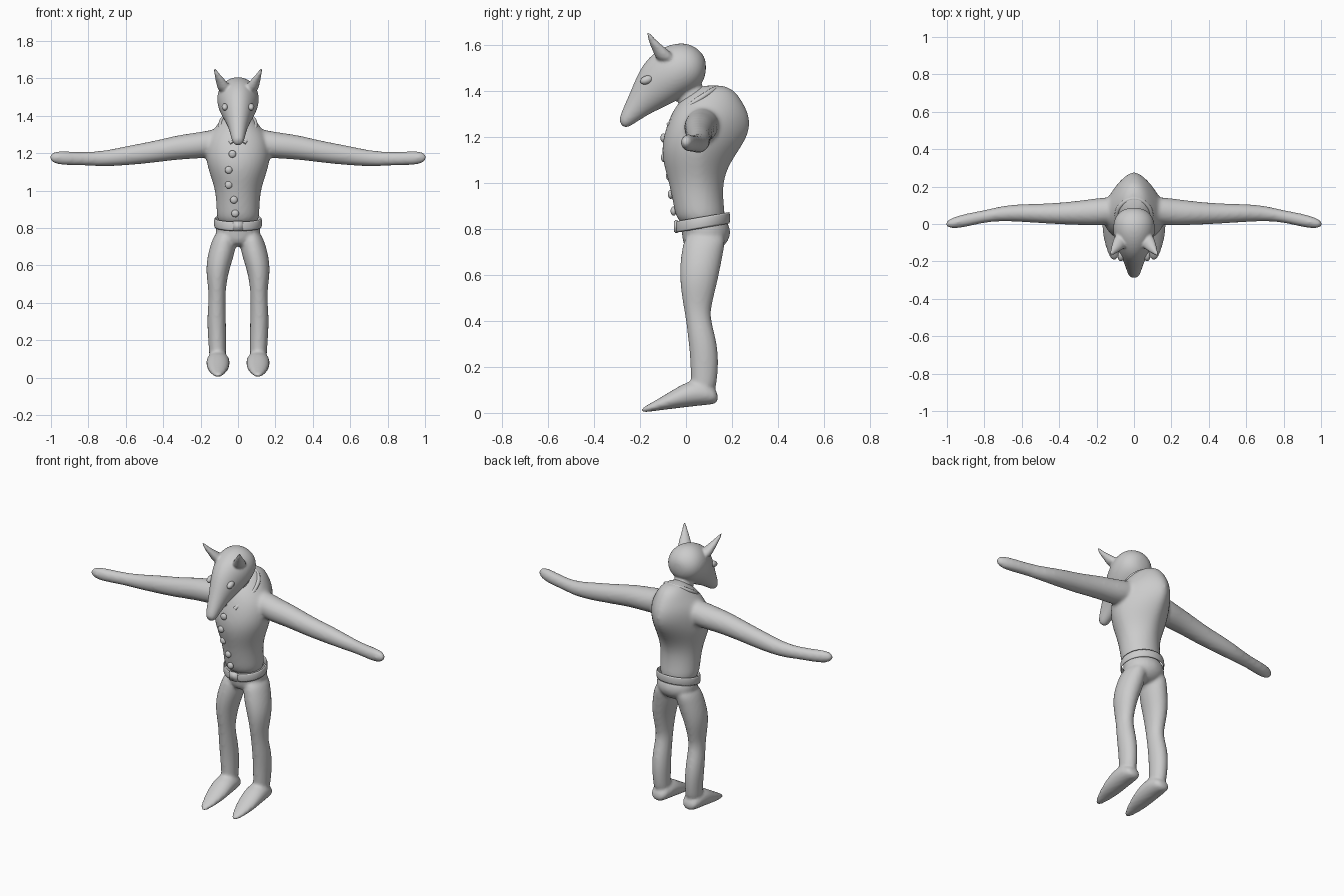
import bpy, bmesh, math
from mathutils import Vector, Matrix

N = 20


def loft(bm, rings):
    """Closed tube through rings of (centre, half-axis U, half-axis V front, half-axis V back, back power)."""
    loops = []
    for c, u, vf, vb, p in rings:
        loop = []
        for i in range(N):
            a = 2 * math.pi * i / N
            cs, sn = math.cos(a), math.sin(a)
            q = p if sn > 0 else 1.0
            cu = math.copysign(abs(cs) ** q, cs)
            sv = math.copysign(abs(sn) ** q, sn)
            loop.append(bm.verts.new(c + u * cu + (vb if sn > 0 else vf) * sv))
        loops.append(loop)
    for a, b in zip(loops, loops[1:]):
        for i in range(N):
            j = (i + 1) % N
            bm.faces.new((a[i], a[j], b[j], b[i]))
    bm.faces.new(loops[0])
    bm.faces.new(loops[-1])


def ring_z(z, cx, rx, yf, yb, ym=None, p=1.0):
    ym = (yf + yb) / 2 if ym is None else ym
    return (Vector((cx, ym, z)), Vector((rx, 0, 0)), Vector((0, ym - yf, 0)), Vector((0, yb - ym, 0)), p)


def ring_x(x, z0, z1, y0, y1):
    v = Vector((0, 0, (z1 - z0) / 2))
    return (Vector((x, (y0 + y1) / 2, (z0 + z1) / 2)), Vector((0, (y1 - y0) / 2, 0)), v, v, 1.0)


def ring_pair(cx, rx, top, bot):
    """Ring spanning a top and a bottom point (y, z)."""
    t, b = Vector((cx, *top)), Vector((cx, *bot))
    return ((t + b) / 2, Vector((rx, 0, 0)), (t - b) / 2, (t - b) / 2, 1.0)


def finish(name, bm, voxel=0, smooth=4, subsurf=2):
    bmesh.ops.recalc_face_normals(bm, faces=bm.faces)
    me = bpy.data.meshes.new(name)
    bm.to_mesh(me)
    bm.free()
    ob = bpy.data.objects.new(name, me)
    bpy.context.collection.objects.link(ob)
    for f in me.polygons:
        f.use_smooth = True
    if subsurf:
        ob.modifiers.new("Round", 'SUBSURF').levels = subsurf
        ob.modifiers["Round"].render_levels = subsurf
    if voxel:
        m = ob.modifiers.new("Fuse", 'REMESH')
        m.mode, m.voxel_size, m.use_smooth_shade = 'VOXEL', voxel, True
        m = ob.modifiers.new("Blend", 'SMOOTH')
        m.factor, m.iterations = 0.5, smooth
    return ob


# Jacket: hunched torso with both sleeves and mitten hands
bm = bmesh.new()
loft(bm, [ring_z(*r) for r in (
    (0.80, 0, 0.115, -0.035, 0.180), (0.90, 0, 0.115, -0.055, 0.165),
    (1.00, 0, 0.122, -0.075, 0.160, 0.05, 1.1), (1.08, 0, 0.150, -0.100, 0.190, 0.05, 1.25),
    (1.15, 0, 0.172, -0.108, 0.240, 0.05, 1.35), (1.22, 0, 0.175, -0.095, 0.282, 0.05, 1.4),
    (1.29, 0, 0.160, -0.070, 0.282, 0.06, 1.3), (1.35, 0, 0.115, -0.035, 0.250, 0.08, 1.1),
    (1.40, 0, 0.075, 0.020, 0.215, 0.11), (1.425, 0, 0.035, 0.07, 0.165))])
arm = ((0.06, 1.20, 1.33, 0.01, 0.14), (0.15, 1.175, 1.325, -0.005, 0.145),
       (0.22, 1.17, 1.31, -0.01, 0.135), (0.32, 1.165, 1.298, -0.005, 0.122),
       (0.45, 1.148, 1.265, 0.0, 0.11), (0.58, 1.135, 1.242, 0.01, 0.108),
       (0.70, 1.128, 1.215, 0.015, 0.10), (0.79, 1.132, 1.207, 0.01, 0.075),
       (0.88, 1.134, 1.208, -0.012, 0.06), (0.95, 1.136, 1.213, -0.025, 0.042),
       (0.99, 1.148, 1.206, -0.022, 0.025), (1.006, 1.165, 1.19, -0.012, 0.01))
for s in (1, -1):
    loft(bm, [ring_x(s * x, *r) for x, *r in arm])
finish("jacket", bm, 0.011, 5)

# Trousers with pointed shoes
bm = bmesh.new()
loft(bm, [ring_z(*r) for r in (
    (0.70, 0, 0.06, 0.01, 0.13), (0.735, 0, 0.11, -0.015, 0.18), (0.78, 0, 0.125, -0.018, 0.198),
    (0.83, 0, 0.118, -0.03, 0.185), (0.86, 0, 0.10, -0.02, 0.15))])
leg = ((0.79, 0.065, 0.052, 0.0, 0.18), (0.71, 0.078, 0.071, -0.020, 0.165),
       (0.63, 0.098, 0.070, -0.028, 0.150), (0.56, 0.111, 0.060, -0.026, 0.135),
       (0.48, 0.112, 0.048, -0.015, 0.115), (0.42, 0.112, 0.045, -0.003, 0.103),
       (0.33, 0.115, 0.050, 0.008, 0.130), (0.24, 0.113, 0.050, 0.018, 0.143),
       (0.15, 0.110, 0.046, 0.020, 0.138), (0.08, 0.108, 0.045, 0.025, 0.125))
foot = ((0.140, 0.030, 0.085, 0.045), (0.115, 0.052, 0.12, 0.036), (0.06, 0.062, 0.145, 0.031),
        (0.0, 0.064, 0.135, 0.024), (-0.06, 0.060, 0.098, 0.017), (-0.12, 0.046, 0.062, 0.010),
        (-0.165, 0.030, 0.036, 0.004), (-0.195, 0.016, 0.020, 0.0))
for s in (1, -1):
    loft(bm, [ring_z(z, s * cx, *r) for z, cx, *r in leg])
    loft(bm, [ring_pair(s * 0.107, rx, (y, hi), (y, lo)) for y, rx, hi, lo in foot])
finish("trousers", bm, 0.010, 4)

# Head with long drooping snout, ears and neck
bm = bmesh.new()
loft(bm, [ring_pair(0, *r) for r in (
    (0.035, (0.090, 1.53), (0.085, 1.46)), (0.085, (0.063, 1.578), (0.062, 1.42)),
    (0.112, (0.005, 1.612), (0.025, 1.39)), (0.115, (-0.070, 1.605), (-0.035, 1.36)),
    (0.094, (-0.145, 1.565), (-0.09, 1.33)), (0.068, (-0.200, 1.50), (-0.15, 1.303)),
    (0.047, (-0.243, 1.392), (-0.20, 1.273)), (0.036, (-0.280, 1.31), (-0.24, 1.247)),
    (0.022, (-0.294, 1.268), (-0.270, 1.235)))])
loft(bm, [ring_z(*r) for r in ((1.28, 0, 0.06, -0.02, 0.13), (1.36, 0, 0.055, -0.04, 0.10),
                               (1.45, 0, 0.055, -0.04, 0.07))])
for s in (1, -1):
    ears = ((0.060, -0.075, 1.52, 0.045, 0.050), (0.082, -0.105, 1.57, 0.034, 0.038),
            (0.104, -0.138, 1.607, 0.020, 0.022), (0.118, -0.156, 1.635, 0.011, 0.012),
            (0.127, -0.165, 1.655, 0.005, 0.006))
    loft(bm, [ring_z(z, s * x, rx, y - ry, y + ry) for x, y, z, rx, ry in ears])
finish("head", bm, 0.007, 4)

# Eyes with a brow ridge behind
for s, side in ((1, "left"), (-1, "right")):
    bm = bmesh.new()
    bmesh.ops.create_uvsphere(bm, u_segments=20, v_segments=12, radius=1, matrix=
        Matrix.Translation((s * 0.070, -0.172, 1.447)) @ Matrix.Rotation(0.35, 4, 'X')
        @ Matrix.Diagonal((0.017, 0.028, 0.018, 1)))
    finish(side + "_eye", bm, subsurf=0)

# Collar roll around the neck opening
cu = bpy.data.curves.new("collar", 'CURVE')
cu.dimensions, cu.bevel_depth, cu.bevel_resolution = '3D', 0.012, 3
half = [(0.07, 0.10, 1.392), (0.092, 0.03, 1.345), (0.065, -0.03, 1.295), (0.03, -0.075, 1.25)]
pts = [(-x, y, z) for x, y, z in reversed(half)] + [(0, 0.135, 1.412)] + half
sp = cu.splines.new('BEZIER')
sp.bezier_points.add(len(pts) - 1)
for bp, p in zip(sp.bezier_points, pts):
    bp.co = p
    bp.handle_left_type = bp.handle_right_type = 'AUTO'
cu.use_fill_caps = True
bpy.context.collection.objects.link(bpy.data.objects.new("collar", cu))

# Belt, tilted up towards the back
bm = bmesh.new()
prof = ((0.94, -0.030), (1.0, -0.024), (1.0, 0.024), (0.94, 0.030))
loops = [[bm.verts.new((0.129 * k * math.cos(a), 0.073 + 0.119 * k * math.sin(a),
                        0.828 + h + 0.02 * math.sin(a)))
          for a in (2 * math.pi * i / 40 for i in range(40))] for k, h in prof]
for a, b in zip(loops, loops[1:] + loops[:1]):
    for i in range(40):
        j = (i + 1) % 40
        bm.faces.new((a[i], a[j], b[j], b[i]))
finish("belt", bm, subsurf=1)

# Buckle
bm = bmesh.new()
bmesh.ops.create_cube(bm, size=1, matrix=Matrix.Translation((0, -0.043, 0.81))
                      @ Matrix.Diagonal((0.055, 0.018, 0.055, 1)))
bmesh.ops.bevel(bm, geom=bm.edges[:], offset=0.004, segments=2, affect='EDGES')
finish("buckle", bm, subsurf=0)

# Buttons down the crooked front
for n, (x, y, z) in enumerate(((-0.03, -0.098, 1.195), (-0.05, -0.096, 1.11), (-0.05, -0.074, 1.03),
                               (-0.022, -0.066, 0.95), (-0.015, -0.054, 0.877))):
    bm = bmesh.new()
    bmesh.ops.create_uvsphere(bm, u_segments=16, v_segments=10, radius=1, matrix=
        Matrix.Translation((x, y, z)) @ Matrix.Diagonal((0.02, 0.013, 0.02, 1)))
    finish("button_%d" % (n + 1), bm, subsurf=0)
